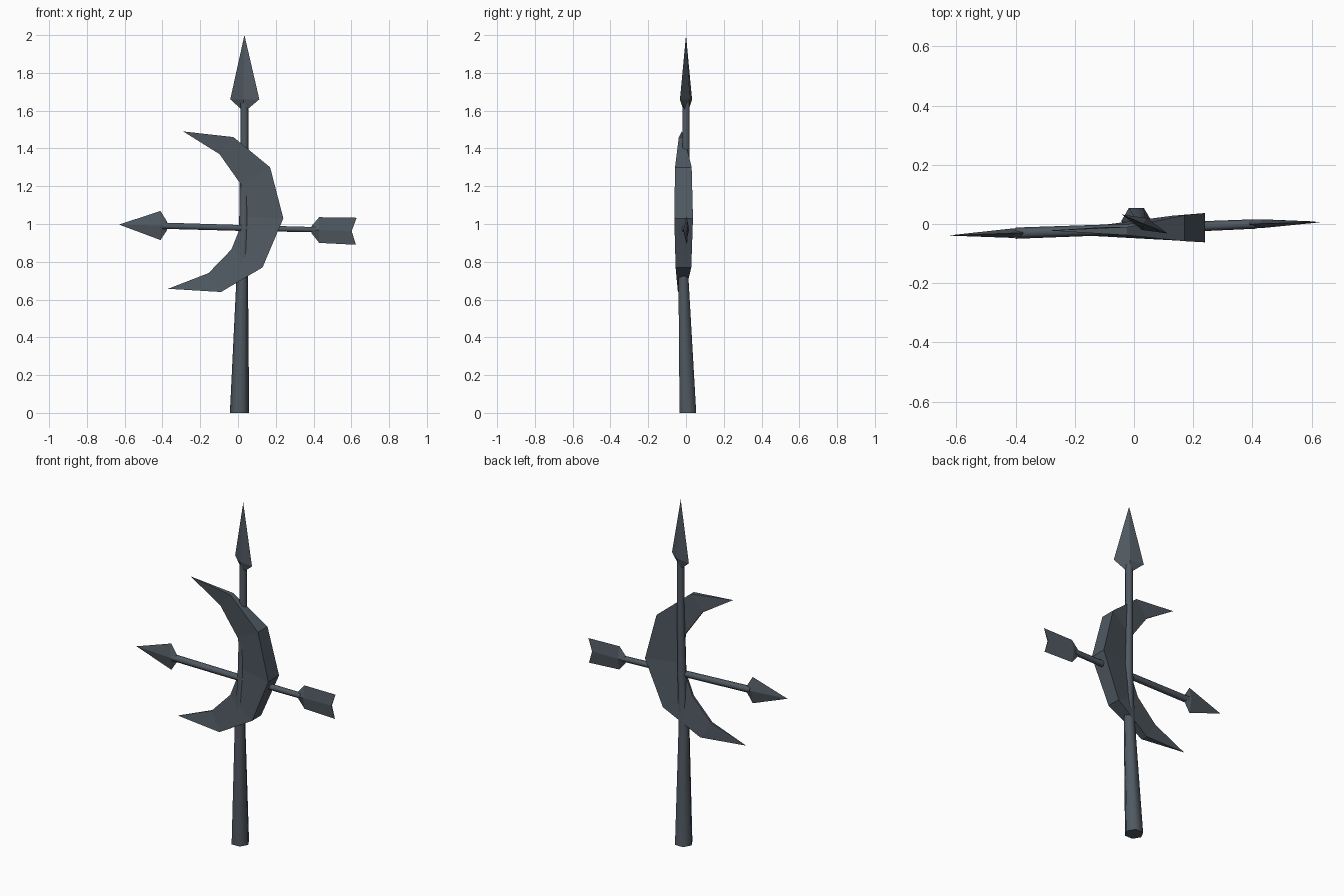
import bpy, bmesh, math
from mathutils import Vector

cube = bpy.data.objects.get("Cube")
if cube:
    bpy.data.objects.remove(cube, do_unlink=True)

iron = bpy.data.materials.new("dark_slate_iron")
iron.use_nodes = True
color = (0.08, 0.10, 0.12, 1)
iron.diffuse_color = color
iron.node_tree.nodes["Principled BSDF"].inputs["Base Color"].default_value = color


def ring(center, u, v, sides=4):
    """Points of an ellipse spanned by the half axes u and v."""
    c, u, v = Vector(center), Vector(u), Vector(v)
    angles = [math.tau * i / sides for i in range(sides)]
    return [c + u * math.cos(a) + v * math.sin(a) for a in angles]


def loft(name, rings, smooth=False):
    """Skin a row of rings; a ring with one point is a tip."""
    bm = bmesh.new()
    rows = [[bm.verts.new(p) for p in r] for r in rings]
    for a, b in zip(rows, rows[1:]):
        n = max(len(a), len(b))
        for i in range(n):
            j = (i + 1) % n
            if len(a) == 1:
                bm.faces.new((a[0], b[i], b[j]))
            elif len(b) == 1:
                bm.faces.new((a[i], a[j], b[0]))
            else:
                bm.faces.new((a[i], a[j], b[j], b[i]))
    for row in (rows[0], rows[-1]):
        if len(row) > 2:
            bm.faces.new(row)
    bmesh.ops.recalc_face_normals(bm, faces=bm.faces[:])
    mesh = bpy.data.meshes.new(name)
    bm.to_mesh(mesh)
    bm.free()
    mesh.materials.append(iron)
    obj = bpy.data.objects.new(name, mesh)
    bpy.context.collection.objects.link(obj)
    if smooth:
        bpy.ops.object.select_all(action="DESELECT")
        obj.select_set(True)
        bpy.context.view_layer.objects.active = obj
        bpy.ops.object.shade_smooth_by_angle(angle=math.radians(65))
    return obj


# Upright staff, tapering and slightly bent
staff = [((0.008, 0.01, 0), 0.051), ((0.022, -0.013, 0.7), 0.031),
         ((0.032, -0.008, 1.0), 0.026), ((0.034, 0, 1.4), 0.022),
         ((0.034, 0, 1.64), 0.022)]
loft("staff", [ring(c, (r, 0, 0), (0, r, 0), 6) for c, r in staff], True)

# Spear head, a flat diamond turned about the staff
wide, thin = Vector((0.077, -0.032, 0)), Vector((0.008, 0.02, 0))
loft("spear_head", [ring((0.034, 0, 1.61), wide * 0.25, thin * 0.8),
                    ring((0.036, 0, 1.66), wide, thin), [(0.034, 0, 2.0)]])

# Crossing arrow shaft
shaft = [((-0.40, -0.031, 0.991), 0.019), ((0.02, -0.016, 0.979), 0.018),
         ((0.41, 0, 0.970), 0.016)]
loft("arrow_shaft", [ring(c, (0, r, 0), (0, 0, r), 6) for c, r in shaft], True)

# Arrow head
loft("arrow_head", [[(-0.63, -0.039, 0.997)],
                    ring((-0.41, -0.031, 0.992), (0, 0.016, 0), (0, 0, 0.077)),
                    ring((-0.375, -0.03, 0.99), (0, 0.014, 0), (0, 0, 0.021))])

# Arrow fletching with a notched end
loft("arrow_fletching", [
    ring((0.39, 0, 0.970), (0, 0.015, 0), (0, 0, 0.02)),
    ring((0.43, 0.001, 0.968), (0, 0.015, 0), (0, 0, 0.068)),
    [(0.602, 0.009, 0.963), (0.628, 0.006, 1.033),
     (0.602, 0.003, 0.963), (0.624, 0.006, 0.89)]])

# Crescent blade: outer x, z, front y, back y, then inner x, z
sections = [(-0.024, 1.46, -0.038, -0.01, -0.098, 1.37),
            (0.17, 1.30, -0.058, 0.03, 0.015, 1.21),
            (0.24, 1.03, -0.062, 0.037, 0.035, 1.04),
            (0.13, 0.77, -0.055, 0.028, -0.035, 0.865),
            (-0.09, 0.64, -0.043, -0.003, -0.156, 0.74)]
edge = 0.006
rings = [[(x, f, z), (x, b, z), (u, edge - 0.016, w), (u, -edge - 0.016, w)]
         for x, z, f, b, u, w in sections]
loft("crescent_blade", [[(-0.29, -0.022, 1.49)]] + rings + [[(-0.37, -0.028, 0.657)]])
